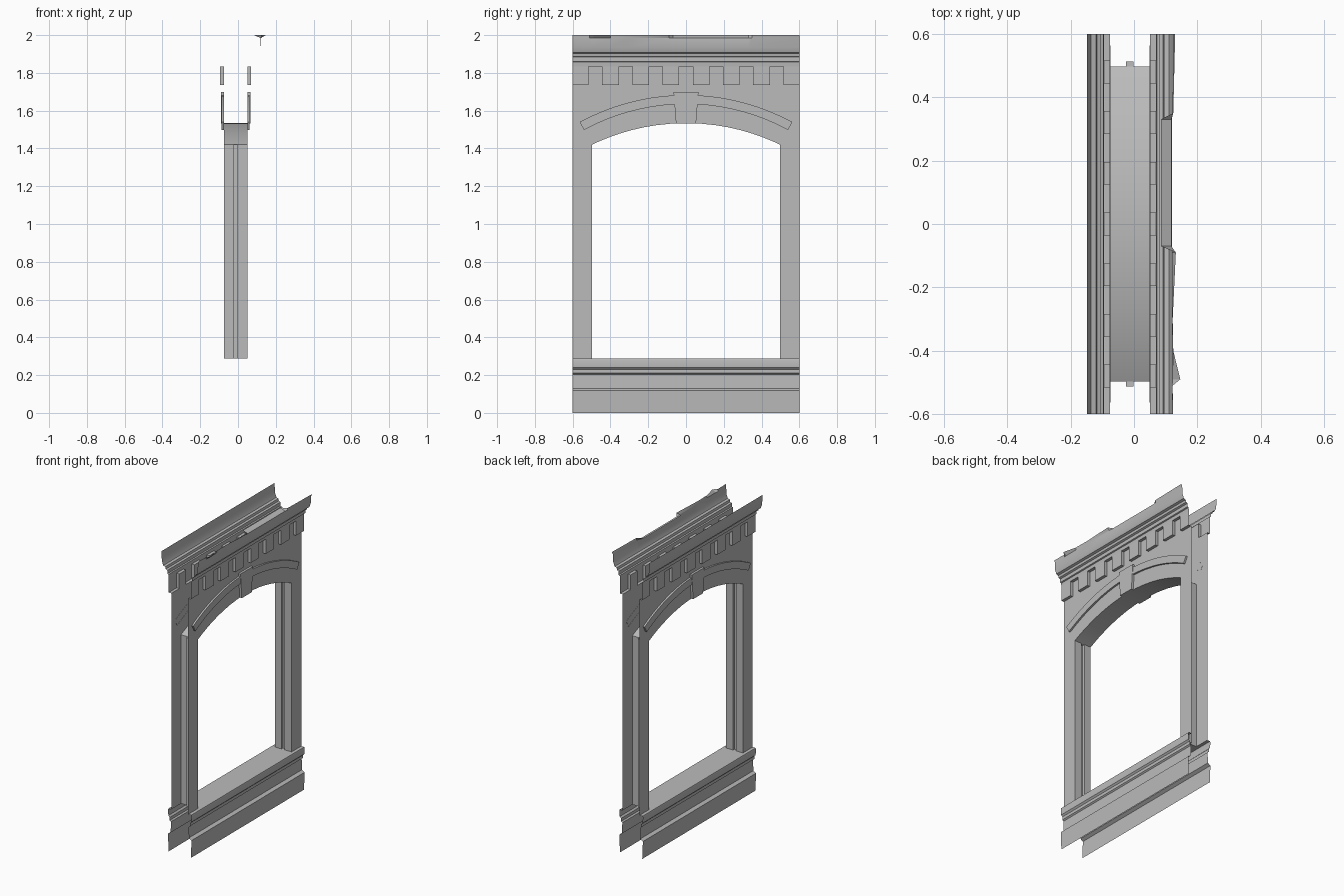
import bpy, bmesh, math
from mathutils import Vector

cube = bpy.data.objects.get("Cube")
if cube:
    bpy.data.objects.remove(cube)

stone = bpy.data.materials.new("grey_stone")
stone.use_nodes = True
GREY = (0.5, 0.5, 0.5, 1)
stone.diffuse_color = GREY
stone.node_tree.nodes["Principled BSDF"].inputs["Base Color"].default_value = GREY

MID, HALF = -0.0125, 0.0625      # wall centre and half thickness
END, OPEN = 0.6, 0.497           # half width of wall and opening
SILL, TOOTH, BAND = 0.287, 1.737, 1.835
DENTIL = 0.02


def arch(y):
    """Height of the window head at y."""
    return 0.392 + math.sqrt(1.142 ** 2 - y * y)


def make(name, quads, facing):
    """Mesh from faces; facing(centre) gives the outward direction overall."""
    bm = bmesh.new()
    for q in quads:
        bm.faces.new([bm.verts.new(p) for p in q])
    bmesh.ops.remove_doubles(bm, verts=bm.verts, dist=0.0002)
    bmesh.ops.recalc_face_normals(bm, faces=bm.faces)
    bm.normal_update()
    total = sum(f.calc_area() * f.normal.dot(facing(f.calc_center_median())) for f in bm.faces)
    if total < 0:
        bmesh.ops.reverse_faces(bm, faces=bm.faces)
    me = bpy.data.meshes.new(name)
    bm.to_mesh(me)
    bm.free()
    me.materials.append(stone)
    ob = bpy.data.objects.new(name, me)
    bpy.context.collection.objects.link(ob)
    bpy.ops.object.select_all(action='DESELECT')
    ob.select_set(True)
    bpy.context.view_layer.objects.active = ob
    bpy.ops.object.shade_smooth_by_angle(angle=math.radians(25))
    return ob


def loft(rows):
    """Quads between successive rows of points."""
    return [(a[i], a[i + 1], b[i + 1], b[i])
            for a, b in zip(rows, rows[1:]) for i in range(len(a) - 1)]


def raised(outline, put, depth):
    """Open-backed block standing proud of the wall."""
    front = [put(depth, y, z) for y, z in outline]
    back = [put(-0.001, y, z) for y, z in outline]
    n = len(outline)
    return [front] + [(front[i], front[(i + 1) % n], back[(i + 1) % n], back[i]) for i in range(n)]


ARC = [OPEN * math.sin(math.pi / 2 * (i / 10 - 1)) for i in range(21)]
BASE = [(.02, 0), (.025, .118), (.005, .13), (.003, .203), (.012, .21), (.012, .23),
        (.022, .24), (.025, .278), (.022, SILL), (0, SILL)]
CORNICE = [(DENTIL, BAND), (.022, 1.857), (.03, 1.86), (.03, 1.883), (.042, 1.888),
           (.045, 1.903), (.06, 1.908), (.07, 1.935)]
# fascia stations: y, offset below the lip, offset of the lip
WHOLE = [(-END, .073, .074), (END, .073, .074)]
WORN = [(-END, .072, .073), (-.51, .07, .072), (-.49, .072, .096), (-.4, .072, .074),
        (-.3, .07, .072), (-.09, .07, .082), (-.07, .068, .035), (.33, .068, .035),
        (.35, .072, .074), (END, .073, .08)]

for side, s, fascia in (("left", 1, WORN), ("right", -1, WHOLE)):
    def put(d, y, z):
        return Vector((MID + s * (HALF + d), y, z))

    def out(c):
        return Vector((s, 0, 0))

    # flat wall: two piers and the spandrel over the opening
    wall = []
    for e in (-1, 1):
        wall += loft([[put(0, e * y, z) for z in (SILL, arch(OPEN), TOOTH)] for y in (OPEN, END)])
    wall += loft([[put(0, y, z) for z in (arch(y), TOOTH)] for y in ARC])
    make(side + "_wall", wall, out)

    # moulded base and cornice
    make(side + "_base", loft([[put(d, y, z) for d, z in BASE] for y in (-END, END)]), out)
    make(side + "_cornice", loft([[put(d, y, z) for d, z in CORNICE + [(m, 1.985), (t, 2.0)]]
                                  for y, m, t in fascia]), out)

    # dentil course: hanging teeth with recesses between them
    edges = [-END] + [0.16 * k + h for k in range(-3, 4) for h in (-.036, .036)] + [END]
    teeth = []
    for i, (a, b) in enumerate(zip(edges, edges[1:])):
        d = 0 if i % 2 else DENTIL
        teeth.append([put(d, a, TOOTH), put(d, b, TOOTH), put(d, b, BAND), put(d, a, BAND)])
        level = BAND if i % 2 else TOOTH
        teeth.append([put(0, a, level), put(0, b, level),
                      put(DENTIL, b, level), put(DENTIL, a, level)])
        if b < END:
            teeth.append([put(0, b, TOOTH), put(DENTIL, b, TOOTH),
                          put(DENTIL, b, BAND), put(0, b, BAND)])
    make(side + "_dentils", teeth, out)

    # curved hood mouldings either side of the keystone
    for e, half in ((-1, "back"), (1, "front")):
        angles = [e * (.05 + .448 * i / 8) for i in range(9)]
        ring = [(r * math.sin(a), .505 + r * math.cos(a))
                for r, turn in ((1.13, 1), (1.178, -1)) for a in angles[::turn]]
        make(side + "_hood_" + half, raised(ring, put, .012), out)
    key = [(-.053, 1.533), (.053, 1.533), (.066, 1.7), (-.066, 1.7)]
    make(side + "_keystone", raised(key, put, .015), out)


def inward(c):
    return Vector((0, -c.y, 0.9 - c.z))


# window reveal: soffit, sill and grooved jambs
x0, x1, g0, g1 = MID - HALF, MID + HALF, -.025, -.002
make("arch_soffit", loft([[(x, y, arch(y)) for x in (x0, x1)] for y in ARC]), inward)
make("window_sill", loft([[(x, y, SILL) for x in (x0, x1)] for y in (-OPEN, OPEN)]), inward)
for e, name in ((-1, "back_jamb"), (1, "front_jamb")):
    deep = OPEN + .016
    section = [(x0, OPEN), (g0, OPEN), (g0, deep), (g1, deep), (g1, OPEN), (x1, OPEN)]
    jamb = loft([[(x, e * y, z) for x, y in section] for z in (SILL, arch(OPEN))])
    for z in (SILL, arch(OPEN)):
        jamb.append([(x, e * y, z) for x, y in section[1:5]])
    make(name, jamb, inward)
